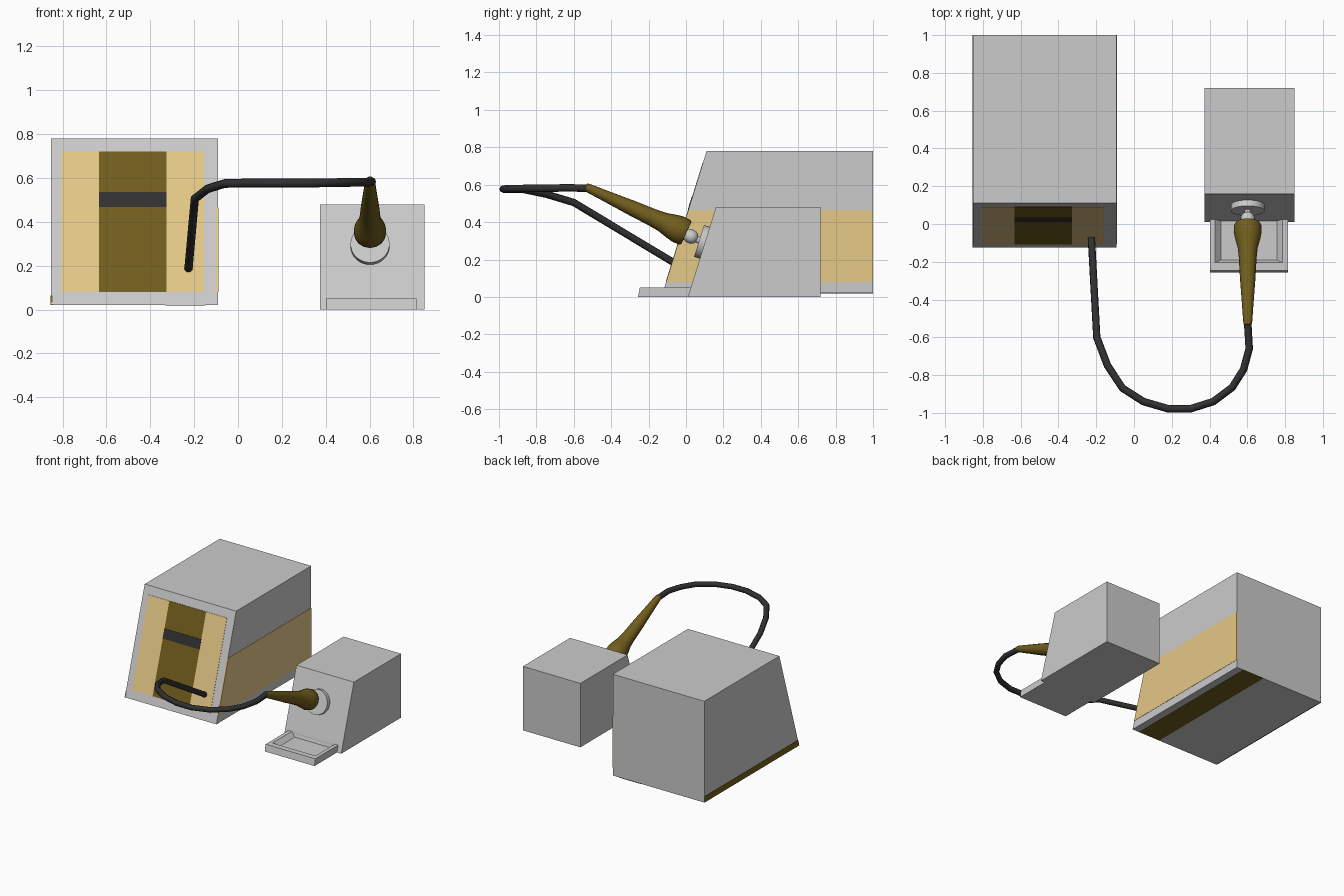
import bpy, bmesh, math
from mathutils import Vector

if "Cube" in bpy.data.objects:
    bpy.data.objects.remove(bpy.data.objects["Cube"])


def mat(name, rgb):
    m = bpy.data.materials.new(name)
    m.diffuse_color = (*rgb, 1)
    m.use_nodes = True
    m.node_tree.nodes["Principled BSDF"].inputs["Base Color"].default_value = m.diffuse_color
    return m


TAN = mat("tan", (0.78, 0.58, 0.24))
BROWN = mat("brown", (0.165, 0.11, 0.012))
DARK = mat("dark_rubber", (0.03, 0.03, 0.03))


def add(name, verts, faces, material=None, smooth=False):
    me = bpy.data.meshes.new(name)
    me.from_pydata([tuple(v) for v in verts], [], faces)
    bm = bmesh.new()
    bm.from_mesh(me)
    bmesh.ops.recalc_face_normals(bm, faces=bm.faces)
    bm.to_mesh(me)
    bm.free()
    ob = bpy.data.objects.new(name, me)
    bpy.context.collection.objects.link(ob)
    if material:
        me.materials.append(material)
    if smooth:
        bpy.context.view_layer.objects.active = ob
        ob.select_set(True)
        bpy.ops.object.shade_smooth_by_angle(angle=math.radians(40))
        ob.select_set(False)
    return ob


def prism(name, x0, x1, profile, material=None):
    """Extrude a (y, z) side profile across x."""
    n = len(profile)
    verts = [(x, y, z) for x in (x0, x1) for y, z in profile]
    faces = [tuple(range(n)), tuple(range(n, 2 * n))]
    faces += [(i, (i + 1) % n, n + (i + 1) % n, n + i) for i in range(n)]
    return add(name, verts, faces, material)


def lathe(name, start, axis, profile, sides, material=None):
    """Revolve (distance, radius) points round an axis, capped at both ends."""
    start, rot = Vector(start), Vector(axis).to_track_quat('Z', 'Y')
    verts = []
    for t, r in profile:
        for k in range(sides):
            a = 2 * math.pi * k / sides
            verts.append(start + rot @ Vector((r * math.cos(a), r * math.sin(a), t)))
    faces = [tuple(range(sides)), tuple(range(len(verts) - sides, len(verts)))]
    for j in range(len(profile) - 1):
        for k in range(sides):
            a, b = j * sides + k, j * sides + (k + 1) % sides
            faces.append((a, b, b + sides, a + sides))
    return add(name, verts, faces, material, True)


# Station cabinet with leaning front
def front_y(z):
    return -0.125 + 0.235 * (z - 0.02) / 0.76


prism("station_cabinet", -0.852, -0.092,
      [(front_y(0.02), 0.02), (front_y(0.78), 0.78), (1.0, 0.78), (1.0, 0.02)])


# Thin colour panels on the leaning front
def front_panel(name, x0, x1, z0, z1, material, lift):
    prism(name, x0, x1, [(front_y(z0) + 0.01, z0), (front_y(z0) - lift, z0),
                         (front_y(z1) - lift, z1), (front_y(z1) + 0.01, z1)], material)


front_panel("front_panel_left", -0.805, -0.633, 0.08, 0.72, TAN, 0.002)
front_panel("front_panel_right", -0.327, -0.155, 0.08, 0.72, TAN, 0.002)
front_panel("front_panel_centre", -0.633, -0.327, 0.08, 0.72, BROWN, 0.002)
front_panel("display_strip", -0.633, -0.327, 0.468, 0.535, DARK, 0.004)

# Side and underside bands
prism("right_side_band", -0.10, -0.090,
      [(front_y(0.08), 0.08), (front_y(0.465), 0.465), (1.0, 0.465), (1.0, 0.08)], TAN)
prism("left_side_band", -0.854, -0.845,
      [(front_y(0.02), 0.02), (front_y(0.065), 0.065), (1.0, 0.065), (1.0, 0.02)], BROWN)
prism("underside_band", -0.33, -0.15,
      [(-0.12, 0.018), (-0.12, 0.024), (1.0, 0.024), (1.0, 0.018)], BROWN)

# Holder block
prism("holder_block", 0.373, 0.85, [(0.01, 0), (0.16, 0.48), (0.72, 0.48), (0.72, 0)])


# Sponge tray: outer shell, rim and sunken floor
def ring(x0, x1, y0, y1, z):
    return [(x0, y0, z), (x1, y0, z), (x1, y1, z), (x0, y1, z)]


tray = (ring(0.402, 0.815, -0.257, 0.02, 0) + ring(0.402, 0.815, -0.247, 0.024, 0.05)
        + ring(0.43, 0.787, -0.205, 0.024, 0.05) + ring(0.46, 0.757, -0.19, 0.018, 0.018))
faces = [(0, 1, 2, 3), (12, 13, 14, 15)]
for r in range(3):
    faces += [(4 * r + k, 4 * r + (k + 1) % 4, 4 * r + 4 + (k + 1) % 4, 4 * r + 4 + k)
              for k in range(4)]
add("sponge_tray", tray, faces)

# Socket disc on the sloped face, and the stem with ball that carries the iron
slope_normal = Vector((0, -0.48, 0.15)).normalized()
lathe("socket_disc", (0.602, 0.106, 0.288), slope_normal,
      [(-0.01, 0.089), (0.038, 0.089)], 32)
iron_axis = Vector((0, -0.535, 0.245)).normalized()
lathe("socket_stem", (0.602, 0.085, 0.296), iron_axis,
      [(0, 0.018), (0.03, 0.018), (0.036, 0.027), (0.05, 0.036), (0.068, 0.038),
       (0.085, 0.033), (0.13, 0.026)], 16)

# Iron handle
lathe("iron_handle", (0.602, 0.002, 0.342), iron_axis,
      [(0, 0.066), (0.012, 0.073), (0.05, 0.074), (0.09, 0.066), (0.14, 0.053),
       (0.2, 0.047), (0.32, 0.041), (0.46, 0.031), (0.57, 0.024), (0.592, 0.02),
       (0.595, 0.012)], 16, BROWN)

# Cable from handle to station
path = [(0.602, -0.525, 0.582), (0.61, -0.66, 0.583), (0.58, -0.77, 0.58),
        (0.52, -0.865, 0.58), (0.42, -0.94, 0.578), (0.30, -0.978, 0.577),
        (0.18, -0.978, 0.577), (0.05, -0.94, 0.577), (-0.06, -0.87, 0.575),
        (-0.14, -0.75, 0.55), (-0.197, -0.6, 0.505), (-0.226, -0.068, 0.185)]
cu = bpy.data.curves.new("cable", 'CURVE')
cu.dimensions = '3D'
cu.bevel_depth = 0.02
cu.bevel_resolution = 2
cu.use_fill_caps = True
sp = cu.splines.new('POLY')
sp.points.add(len(path) - 1)
for p, co in zip(sp.points, path):
    p.co = (*co, 1)
cu.materials.append(DARK)
bpy.context.collection.objects.link(bpy.data.objects.new("cable", cu))

# Rest the model on the ground plane and keep its centre
bpy.context.view_layer.update()
